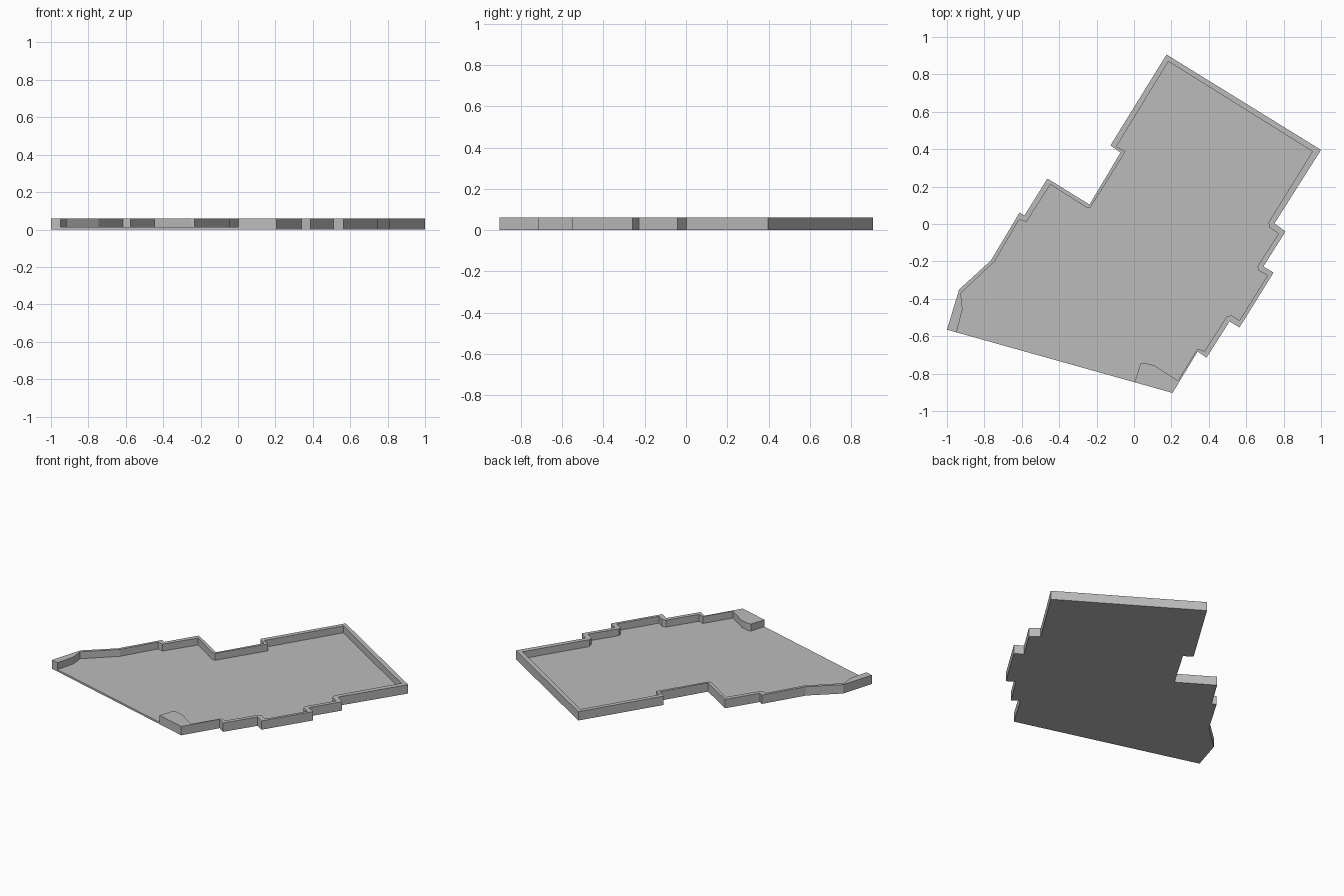
import bpy
import bmesh

cube = bpy.data.objects.get("Cube")
if cube:
    bpy.data.objects.remove(cube, do_unlink=True)

FLOOR_TOP = 0.013
WALL_TOP = 0.06

# Outer outline, clockwise from the left end of the open front edge
OUTER = [(-1, -.565), (-.935, -.35), (-.765, -.195), (-.612, .061),
         (-.586, .045), (-.463, .243), (-.238, .104), (-.072, .382),
         (-.126, .42), (.174, .906), (1, .396), (.751, .003),
         (.81, -.04), (.692, -.227), (.746, -.26), (.564, -.553),
         (.511, -.521), (.388, -.714), (.34, -.682), (.206, -.903)]

# Inner edge of the wall, from the right front end back to the left front end
INNER = [(.003, -.846), (.035, -.746), (.06, -.744), (.11, -.757),
         (.235, -.837), (.34, -.666), (.377, -.68), (.495, -.495),
         (.521, -.489), (.564, -.516), (.714, -.275), (.666, -.249),
         (.66, -.227), (.773, -.051), (.725, -.02), (.719, .008),
         (.954, .388), (.184, .869), (-.094, .414), (-.045, .388),
         (-.233, .088), (-.254, .088), (-.447, .211), (-.575, .012),
         (-.615, .022), (-.745, -.2), (-.926, -.37), (-.917, -.457),
         (-.949, -.579)]


def make_material(name, color):
    material = bpy.data.materials.new(name)
    material.use_nodes = True
    material.diffuse_color = color
    shader = next(n for n in material.node_tree.nodes if n.type == 'BSDF_PRINCIPLED')
    shader.inputs["Base Color"].default_value = color
    return material


def make_prism(name, outline, bottom, top, material):
    """Extrude a flat outline upward into a closed solid."""
    bm = bmesh.new()
    base = bm.faces.new([bm.verts.new((x, y, bottom)) for x, y in outline])
    extruded = bmesh.ops.extrude_face_region(bm, geom=[base], use_keep_orig=True)
    for element in extruded["geom"]:
        if isinstance(element, bmesh.types.BMVert):
            element.co.z = top
    bmesh.ops.recalc_face_normals(bm, faces=bm.faces)
    mesh = bpy.data.meshes.new(name)
    bm.to_mesh(mesh)
    bm.free()
    mesh.materials.append(material)
    obj = bpy.data.objects.new(name, mesh)
    bpy.context.scene.collection.objects.link(obj)
    return obj


grey = make_material("plain grey", (0.5, 0.5, 0.5, 1))

# Thin floor slab under the whole outline
make_prism("floor", OUTER, 0, FLOOR_TOP, grey)

# Low wall around the edge, open along the front
make_prism("perimeter_wall", OUTER + INNER, FLOOR_TOP, WALL_TOP, grey)
